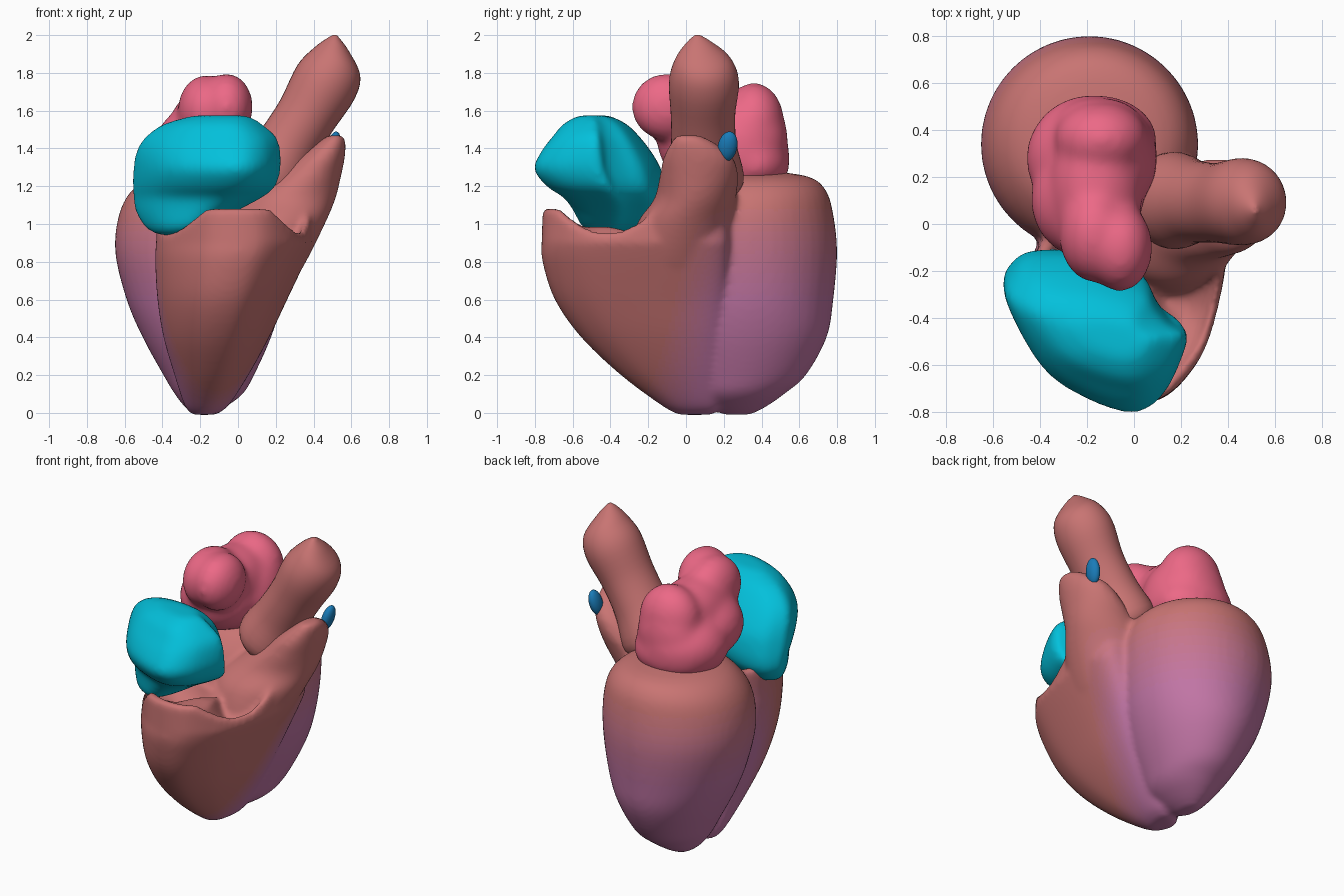
import bpy, bmesh, math
from mathutils import Vector

if "Cube" in bpy.data.objects:
    bpy.data.objects.remove(bpy.data.objects["Cube"])

def mat(name, c):
    m = bpy.data.materials.new(name)
    m.diffuse_color = (*c, 1)
    m.use_nodes = True
    m.node_tree.nodes["Principled BSDF"].inputs["Base Color"].default_value = m.diffuse_color
    return m

RED, PURPLE = Vector((.58, .175, .17)), Vector((.54, .18, .38))
red = mat("muscle_red", RED)
teal = mat("teal", (.001, .53, .71))
pink = mat("pink", (.84, .14, .24))
blue = mat("blue", (.01, .20, .48))

def spline(pts, n, closed=False):
    """Catmull-Rom through points of any dimension."""
    pts = [Vector(p) for p in pts]
    k, out = len(pts), []
    for i in range(k if closed else k - 1):
        if closed:
            a, b, c, d = (pts[(i + j) % k] for j in (-1, 0, 1, 2))
        else:
            b, c = pts[i], pts[i + 1]
            a = pts[i - 1] if i else b
            d = pts[i + 2] if i + 2 < k else c
        for s in range(n):
            t = s / n
            out.append(b + (c - a) * (.5 * t) + (a * 2 - b * 5 + c * 4 - d) * (.5 * t * t)
                       + (b * 3 - a - c * 3 + d) * (.5 * t ** 3))
    if not closed:
        out.append(pts[-1])
    return out

def loft(bm, rings):
    rows = [[bm.verts.new(p) for p in r] for r in rings]
    n = len(rows[0])
    faces = []
    for a, b in zip(rows, rows[1:]):
        for i in range(n):
            j = (i + 1) % n
            faces.append(bm.faces.new((a[i], a[j], b[j], b[i])))
    for r in (rows[0], rows[-1]):
        c = bm.verts.new(sum((v.co for v in r), Vector()) / n)
        for i in range(n):
            faces.append(bm.faces.new((r[i], r[(i + 1) % n], c)))
    bmesh.ops.recalc_face_normals(bm, faces=faces)

def finish(name, bm, mats):
    me = bpy.data.meshes.new(name)
    bm.to_mesh(me)
    bm.free()
    for m in mats:
        me.materials.append(m)
    me.shade_smooth()
    ob = bpy.data.objects.new(name, me)
    bpy.context.collection.objects.link(ob)
    return ob

def fuse(ob, voxel, iterations):
    """Melt overlapping volumes into one soft skin and bake the result."""
    rm = ob.modifiers.new("fuse", "REMESH")
    rm.mode, rm.voxel_size, rm.use_smooth_shade = "VOXEL", voxel, True
    sm = ob.modifiers.new("soften", "SMOOTH")
    sm.factor, sm.iterations = .5, iterations
    me = bpy.data.meshes.new_from_object(ob.evaluated_get(bpy.context.evaluated_depsgraph_get()))
    ob.modifiers.clear()
    ob.data = me
    me.shade_smooth()

def rings(outline, levels, n=5):
    """levels: z, left, right, front, back; outline lies in the unit square."""
    return [[Vector((l + (r - l) * u, f + (b - f) * v, z)) for u, v in outline]
            for z, l, r, f, b in spline(levels, n)]

circle = [(.5 + .5 * math.cos(i * math.tau / 48), .5 + .5 * math.sin(i * math.tau / 48))
          for i in range(48)]

# left ventricle
heart = bmesh.new()
loft(heart, rings(circle, [
    (-.01, -.23, -.15, .2, .34), (.03, -.28, -.07, .12, .42), (.1, -.335, .025, .05, .52),
    (.2, -.395, .085, 0, .635), (.4, -.505, .175, -.07, .745), (.6, -.59, .235, -.10, .78),
    (.85, -.65, .27, -.12, .80), (1.05, -.63, .265, -.10, .78), (1.18, -.56, .21, -.02, .74),
    (1.25, -.44, .1, .08, .65), (1.28, -.25, -.1, .28, .45)]))

# right ventricle, wrapped round the front, with a dished inlet
rv_outline = spline([(0, .65), (.05, .33), (.31, .05), (.62, .01), (.83, .16), (.94, .38),
                     (1, .7), (.95, .96), (.7, 1), (.3, .88)], 7, True)
body = rings(rv_outline, [
    (-.01, -.24, -.12, -.04, .14), (.04, -.28, -.05, -.13, .17), (.2, -.33, .055, -.345, .18),
    (.4, -.385, .165, -.555, .2), (.6, -.415, .26, -.695, .22), (.8, -.425, .355, -.76, .23),
    (.9, -.42, .40, -.765, .23)])
base = body[-1]
mid = sum(base, Vector()) / len(base)
def rim(p, s, drop):
    h = .955 + min(.13, .13 * ((p.y + .43) / .28) ** 2)
    q = mid.lerp(p, s)
    return Vector((q.x, q.y, h - drop))
for s, drop in ((.99, .02), (.95, 0), (.9, .0), (.84, .05), (.6, .1), (.3, .1)):
    body.append([rim(p, s, drop) for p in base])
loft(heart, body)

# outflow cone rising on the right
loft(heart, rings(circle, [
    (.6, -.05, .24, -.2, .16), (.8, -.06, .36, -.3, .21), (1.0, -.1, .46, -.26, .25),
    (1.13, .02, .515, -.17, .265), (1.25, .19, .545, -.14, .275), (1.35, .31, .565, -.12, .25),
    (1.43, .42, .57, -.08, .15), (1.47, .48, .555, -.05, .07)]))

# the ventricles fused, colour fading to purple over the lower back
ventricles = finish("ventricles", heart, [])
fuse(ventricles, .017, 8)
clamp = lambda t: max(0, min(1, t))
for i in range(10):
    ventricles.data.materials.append(mat("fade_%d" % i, RED.lerp(PURPLE, i / 9)))
for p in ventricles.data.polygons:
    x, y, z = p.center
    t = clamp((y - .45 * (x - .2) + .1) / .25) * clamp((1.1 - z) / .5)
    p.material_index = round(9 * t)

# right atrium
ra_outline = spline([(.04, .9), (.16, 1), (.45, 1), (.75, .88), (.83, .72), (.91, .59), (1, .53),
                     (.97, .36), (.87, .12), (.71, 0), (.45, .09), (.2, .3), (0, .74)], 5, True)
bm = bmesh.new()
loft(bm, rings(ra_outline, [
    (.94, -.42, -.25, -.47, -.35), (.98, -.49, -.15, -.55, -.21), (1.07, -.54, 0, -.6, -.13),
    (1.14, -.55, .13, -.65, -.115), (1.20, -.555, .2, -.74, -.12), (1.29, -.55, .225, -.805, -.14),
    (1.38, -.535, .225, -.77, -.19), (1.46, -.49, .205, -.71, -.25), (1.53, -.39, .13, -.65, -.32),
    (1.575, -.24, .06, -.57, -.41)]))
fuse(finish("right_atrium", bm, [teal]), .017, 20)

# left atrium: overlapping lobes
bm = bmesh.new()
for c, r in (((-.18, .28, 1.36), (.28, .27, .22)), ((-.17, -.04, 1.60), (.15, .21, .19)),
             ((-.06, -.10, 1.62), (.14, .19, .18)), ((-.14, .36, 1.54), (.20, .16, .21)),
             ((-.20, .10, 1.42), (.24, .25, .21)), ((-.16, .16, 1.52), (.20, .30, .20)),
             ((-.16, .36, 1.32), (.26, .19, .16)), ((-.06, .28, 1.40), (.16, .22, .25)),
             ((-.15, .40, 1.45), (.20, .14, .20))):
    vs = bmesh.ops.create_icosphere(bm, subdivisions=4, radius=1)["verts"]
    for v in vs:
        v.co = Vector(v.co[i] * r[i] + c[i] for i in range(3))
fuse(finish("left_atrium", bm, [pink]), .018, 30)

# great artery: tapered tube leaning to the right
path = spline([(.11, .10, 1.14, .11), (.16, .10, 1.23, .205), (.26, .095, 1.41, .175),
               (.36, .09, 1.57, .17), (.465, .095, 1.75, .185), (.525, .09, 1.86, .15),
               (.53, .07, 1.95, .07), (.52, .06, 2.0, .01)], 5)
tube = []
axis = Vector((.52, 0, .86)).normalized()
side = Vector((axis.z, 0, -axis.x))
for x, y, z, r in path:
    ring = []
    for i in range(40):
        a = i * math.tau / 40
        p = Vector((x, y, z)) + side * (r * .95 * math.cos(a)) + Vector((0, r, 0)) * math.sin(a)
        p.z = min(p.z, 2)
        ring.append(p)
    tube.append(ring)
bm = bmesh.new()
loft(bm, tube)
finish("great_artery", bm, [red])

# small valve piece
bm = bmesh.new()
bmesh.ops.create_uvsphere(bm, u_segments=20, v_segments=12, radius=1)
for v in bm.verts:
    v.co = Vector((.505 + .035 * v.co.x + .015 * v.co.z, .22 + .052 * v.co.y + .01 * v.co.z,
                   1.41 + .08 * v.co.z))
finish("valve_piece", bm, [blue])
